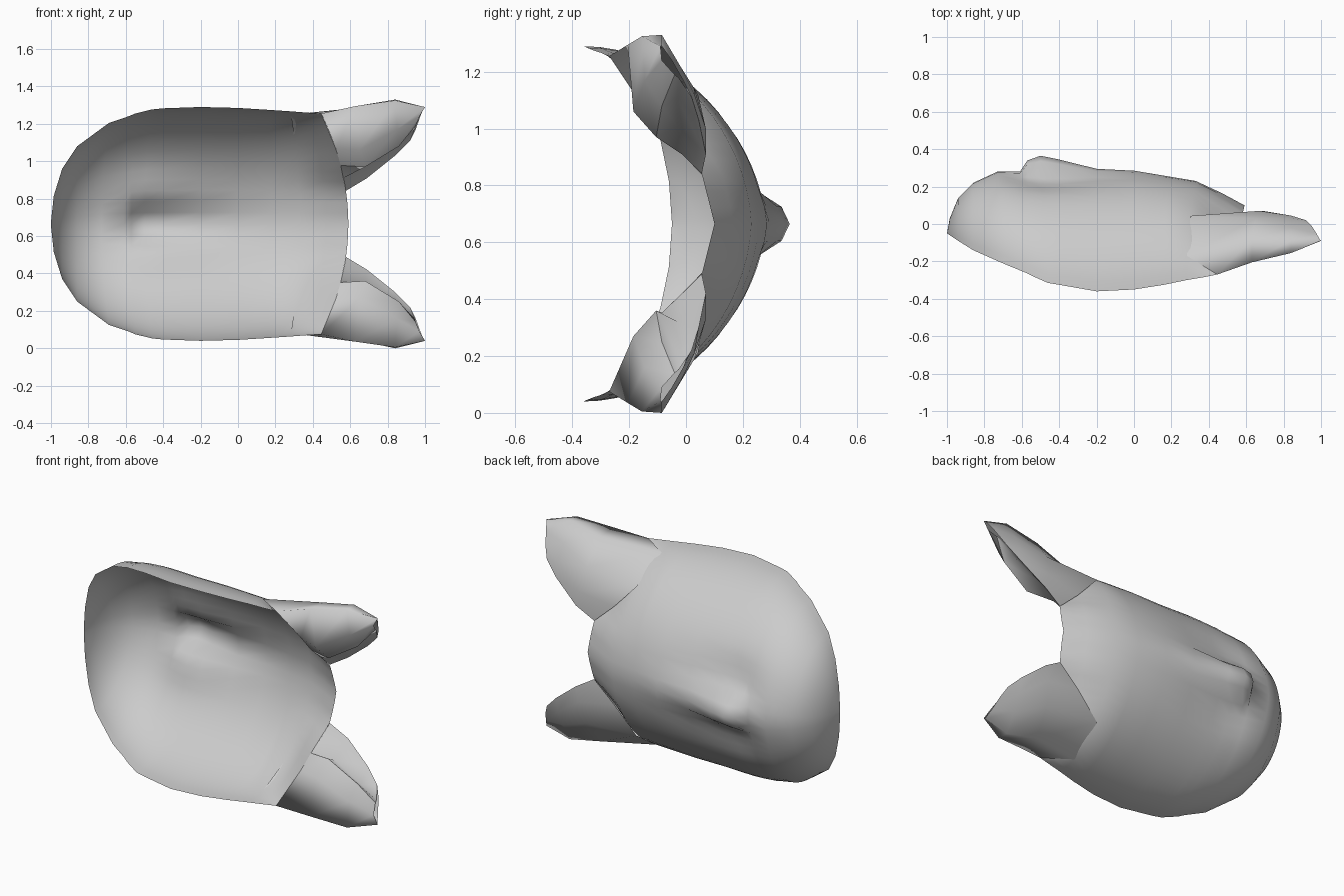
import bpy, math
from mathutils import Vector

if "Cube" in bpy.data.objects:
    bpy.data.objects.remove(bpy.data.objects["Cube"])

MID = 0.665  # height of the mirror plane
grey = bpy.data.materials.new("plain grey")
grey.diffuse_color = (0.6, 0.6, 0.6, 1)
grey.use_nodes = True
grey.node_tree.nodes["Principled BSDF"].inputs["Base Color"].default_value = grey.diffuse_color


def make(name, verts, faces, angle):
    mesh = bpy.data.meshes.new(name)
    mesh.from_pydata(verts, [], faces)
    mesh.validate()
    mesh.materials.append(grey)
    ob = bpy.data.objects.new(name, mesh)
    bpy.context.collection.objects.link(ob)
    bpy.context.view_layer.objects.active = ob
    ob.select_set(True)
    bpy.ops.object.shade_smooth_by_angle(angle=math.radians(angle))
    ob.select_set(False)
    return ob


def grid_faces(rows, cols):
    return [(r * cols + c, r * cols + c + 1, (r + 1) * cols + c + 1, (r + 1) * cols + c)
            for r in range(rows - 1) for c in range(cols - 1)]


# Mask shell: x at centre, crest depth, x at rim, rim depth, half width, nose height
stations = [
    (-1.0, -0.05, -1.0, -0.05, 0.01, 0), (-0.985, 0.03, -0.985, -0.06, 0.15, 0),
    (-0.94, 0.14, -0.94, -0.09, 0.295, 0), (-0.86, 0.22, -0.86, -0.14, 0.415, 0),
    (-0.73, 0.28, -0.69, -0.215, 0.54, 0), (-0.61, 0.27, -0.58, -0.26, 0.577, 0.01),
    (-0.57, 0.27, -0.55, -0.275, 0.59, 0.07), (-0.5, 0.27, -0.46, -0.315, 0.612, 0.095),
    (-0.4, 0.27, -0.4, -0.325, 0.618, 0.075), (-0.2, 0.27, -0.2, -0.36, 0.625, 0.025),
    (0.0, 0.275, 0.0, -0.35, 0.62, 0.01), (0.18, 0.255, 0.16, -0.325, 0.61, 0),
    (0.33, 0.23, 0.28, -0.30, 0.602, 0), (0.47, 0.165, 0.37, -0.285, 0.595, 0),
    (0.59, 0.10, 0.445, -0.27, 0.59, 0)]
brow_curve = [(0, 0), (0.3, 0.12), (0.53, 0.5), (1.0, 1.0)]


def brow_drop(t):
    for (a, p), (b, q) in zip(brow_curve, brow_curve[1:]):
        if t <= b:
            return p + (q - p) * (t - a) / (b - a)
    return 1.0


def shell_point(i, t):
    """Point on the shell at station i, t from -1 (lower rim) to 1 (upper rim)."""
    xc, yc, xr, yr, half, nose = stations[i]
    flat = {13: 0.4, 14: 1.0}.get(i, 0)  # brow edge is straighter than the cheeks
    cheek = 0.9 * (1 - math.sqrt(max(0, 1 - t * t))) + 0.1 * abs(t) ** 1.25
    drop = (1 - flat) * cheek + flat * brow_drop(abs(t))
    w = half * t
    bump = nose * math.exp(-(w / 0.085) ** 4)
    # shallow hollow on each side of the nose
    dip = 0.025 * math.exp(-((abs(w) - 0.2) / 0.09) ** 2 - ((xc + 0.45) / 0.17) ** 2)
    return Vector((xc + (xr - xc) * t * t, yc + (yr - yc) * drop + bump - dip, MID + w))


N = 32
verts = [shell_point(i, math.sin((k / N * 2 - 1) * math.pi / 2))
         for i in range(len(stations)) for k in range(N + 1)]
make("mask_shell", verts, grid_faces(len(stations), N + 1), 80)

# Ear skin: sections run from the front fold, round the outside, to the back inner edge
lift = Vector((0, 0.012, 0))
brow = [shell_point(14, t) for t in (0.53, 0.68, 1.0)]
root = [shell_point(12, 0.97) + lift, shell_point(12, 0.75) + lift,
        shell_point(13, 0.5) + lift, shell_point(14, 0.3)]
sections = [
    brow + root,
    [(.68, -.105, .97), (.65, -.185, 1.06), (.63, -.205, 1.295),
     (.63, -.08, 1.285), (.65, .03, 1.14), (.67, .07, 1.0), (.69, .07, .91)],
    [(.86, -.085, 1.08), (.85, -.145, 1.17), (.84, -.155, 1.325),
     (.84, -.085, 1.33), (.84, -.02, 1.22), (.84, .03, 1.12), (.84, .045, 1.03)],
    [(.95, -.04, 1.19), (.97, -.085, 1.24), (1, -.09, 1.29),
     (.995, -.085, 1.29), (.975, -.05, 1.24), (.95, -.01, 1.17), (.92, .02, 1.11)]]

# Inner face of the ear: slightly hollow strip from the front fold to the back edge
inner = []
for i, s in enumerate(sections):
    fold, edge, outer = Vector(s[0]), Vector(s[-1]), Vector(s[3])
    mid = (fold + edge) / 2
    inner.append([edge, mid.lerp(outer, 0.0 if i == 0 else 0.2), fold])

for name, side in (("upper", 1), ("lower", -1)):
    for part, rows in (("ear", sections), ("ear_inner", inner)):
        cols = len(rows[0])
        pts = [(x, y, MID + side * (z - MID)) for s in rows for x, y, z in s]
        faces = grid_faces(len(rows), cols)
        make(name + "_" + part, pts, faces if side > 0 else [f[::-1] for f in faces], 120)
